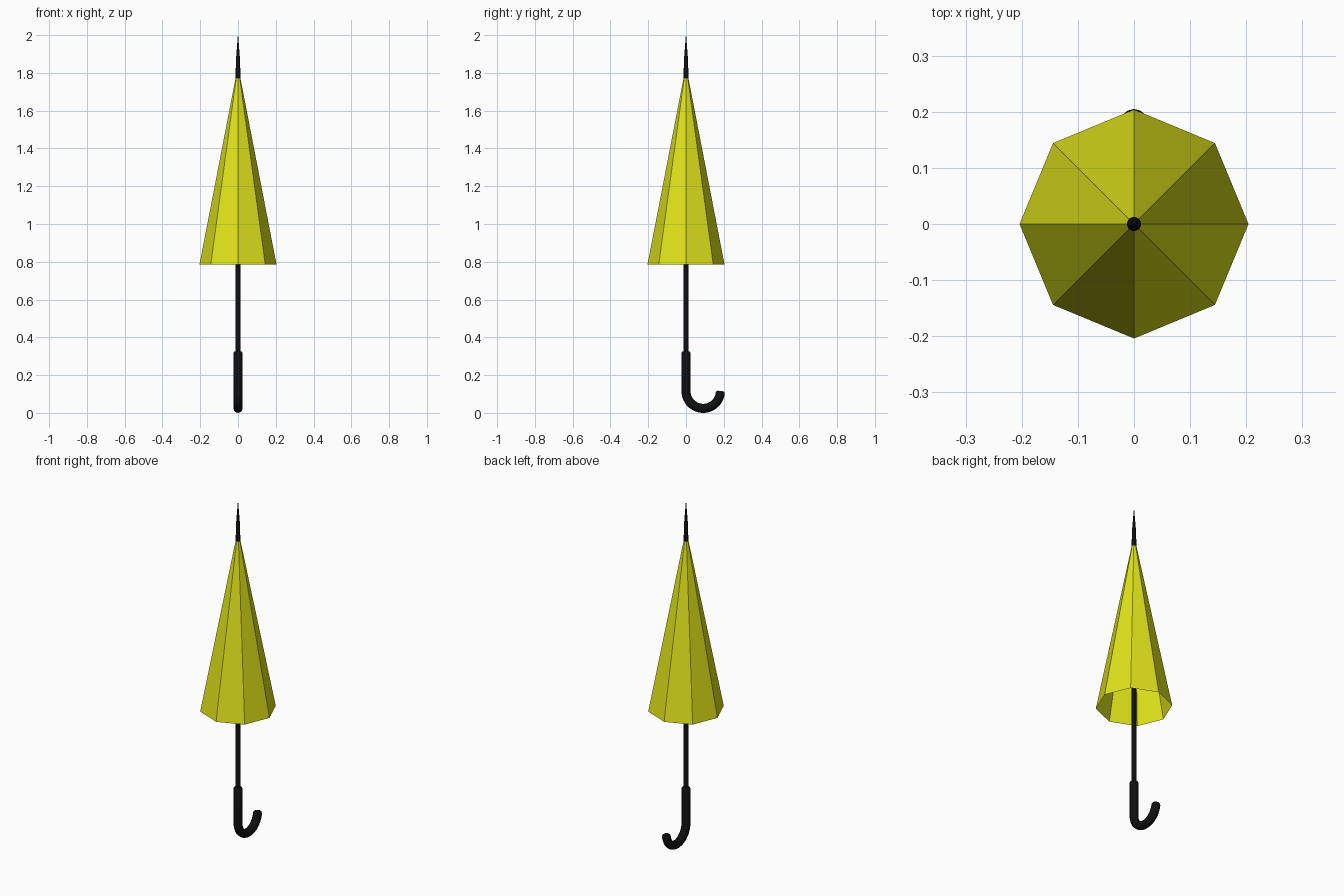
import bpy
from math import cos, sin, pi, radians

if "Cube" in bpy.data.objects:
    bpy.data.objects.remove(bpy.data.objects["Cube"])


def material(name, color):
    m = bpy.data.materials.new(name)
    m.diffuse_color = color
    m.use_nodes = True
    m.node_tree.nodes["Principled BSDF"].inputs["Base Color"].default_value = m.diffuse_color
    return m


yellow = material("yellow_fabric", (0.75, 0.78, 0.01, 1))
black = material("black", (0.005, 0.005, 0.006, 1))


def lathe(name, profile, sides, mat, cap_bottom=True, cap_top=True, smooth=True):
    """Rings of (radius, z) joined into a surface around the z axis."""
    verts = [(r * cos(2 * pi * i / sides), r * sin(2 * pi * i / sides), z)
             for r, z in profile for i in range(sides)]
    faces = []
    for k in range(len(profile) - 1):
        a, b = k * sides, (k + 1) * sides
        for i in range(sides):
            j = (i + 1) % sides
            faces.append((a + i, a + j, b + j, b + i))
    if cap_bottom:
        faces.append(tuple(reversed(range(sides))))
    if cap_top:
        n = len(verts)
        faces.append(tuple(range(n - sides, n)))
    me = bpy.data.meshes.new(name)
    me.from_pydata(verts, [], faces)
    me.materials.append(mat)
    ob = bpy.data.objects.new(name, me)
    bpy.context.collection.objects.link(ob)
    if smooth:
        select_only(ob)
        bpy.ops.object.shade_smooth_by_angle(angle=radians(35))
    return ob


def select_only(ob):
    bpy.ops.object.select_all(action='DESELECT')
    ob.select_set(True)
    bpy.context.view_layer.objects.active = ob


# Eight-panel folded canopy, open underneath
lathe("canopy", [(0.204, 0.785), (0.01, 1.787)], 8, yellow,
      cap_bottom=False, cap_top=False, smooth=False)

# Shaft and pointed tip
lathe("shaft", [(0.0125, 0.3), (0.0125, 1.78)], 16, black)
lathe("tip", [(0.0125, 1.775), (0.0115, 1.86), (0.0008, 2.0)], 16, black)

# Hooked handle: a swept tube with softly rounded ends
R, cz, tube = 0.091, 0.115, 0.024
path = [(0, 0.326, 0.7), (0, 0.323, 0.88), (0, 0.317, 1), (0, 0.2, 1)]
steps = 20
end = radians(353)
for i in range(steps + 1):
    a = pi + (end - pi) * i / steps
    path.append((R + R * cos(a), cz + R * sin(a), 1))
ey, ez, _ = path[-1]
for d, r in ((0.007, 0.9), (0.012, 0.65)):
    path.append((ey - d * sin(end), ez + d * cos(end), r))

curve = bpy.data.curves.new("handle", 'CURVE')
curve.dimensions = '3D'
curve.bevel_depth = tube
curve.bevel_resolution = 4
curve.use_fill_caps = True
spline = curve.splines.new('POLY')
spline.points.add(len(path) - 1)
for p, (y, z, r) in zip(spline.points, path):
    p.co = (0, y, z, 1)
    p.radius = r
curve.materials.append(black)
handle = bpy.data.objects.new("handle", curve)
bpy.context.collection.objects.link(handle)
select_only(handle)
bpy.ops.object.convert(target='MESH')
bpy.ops.object.shade_smooth_by_angle(angle=radians(40))
